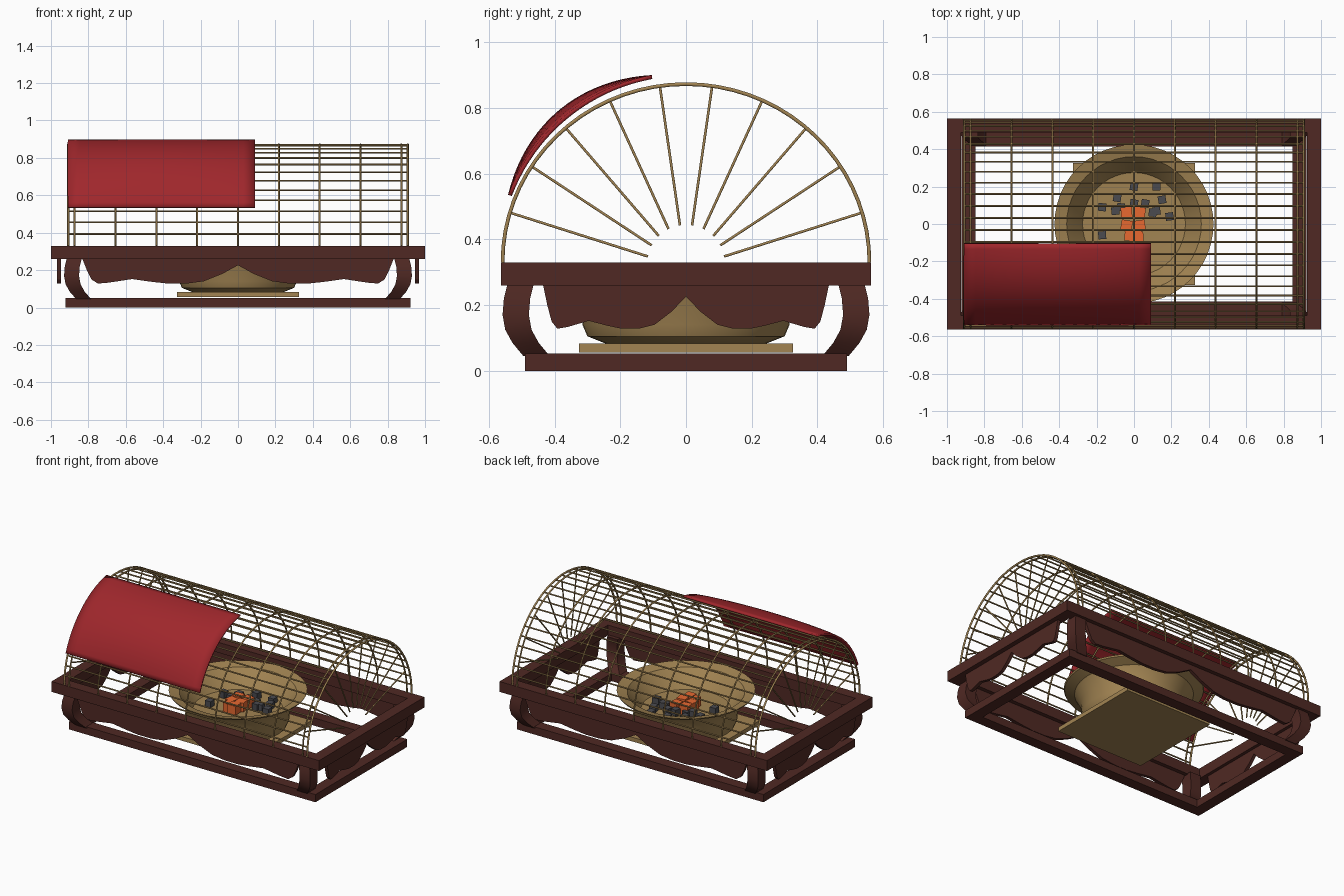
import bpy, bmesh, math, random
from mathutils import Vector, Matrix

random.seed(4)
if "Cube" in bpy.data.objects:
    bpy.data.objects.remove(bpy.data.objects["Cube"], do_unlink=True)


def material(name, rgb):
    m = bpy.data.materials.new(name)
    m.use_nodes = True
    m.diffuse_color = (*rgb, 1)
    m.node_tree.nodes["Principled BSDF"].inputs["Base Color"].default_value = (*rgb, 1)
    return m


WOOD = material("dark_wood", (0.08, 0.022, 0.017))
BRASS = material("brass", (0.36, 0.23, 0.085))
RED = material("red_cloth", (0.35, 0.02, 0.025))
EMBER = material("ember", (0.8, 0.14, 0.03))
COAL = material("coal", (0.07, 0.07, 0.08))


def finish(name, bm, mat, smooth=False):
    bmesh.ops.recalc_face_normals(bm, faces=bm.faces)
    me = bpy.data.meshes.new(name)
    bm.to_mesh(me)
    bm.free()
    me.materials.append(mat)
    ob = bpy.data.objects.new(name, me)
    bpy.context.collection.objects.link(ob)
    if smooth:
        bpy.ops.object.select_all(action='DESELECT')
        ob.select_set(True)
        bpy.context.view_layer.objects.active = ob
        bpy.ops.object.shade_smooth_by_angle(angle=math.radians(35))
    return ob


def add_box(bm, centre, size, turn=0):
    m = Matrix.Translation(centre) @ Matrix.Rotation(turn, 4, 'Z') @ Matrix.Diagonal((*size, 1))
    bmesh.ops.create_cube(bm, size=1, matrix=m)


def add_loft(bm, rings, caps=True):
    # Skin a list of closed rings of points
    loops = [[bm.verts.new(p) for p in ring] for ring in rings]
    n = len(loops[0])
    for a, b in zip(loops, loops[1:]):
        for i in range(n):
            j = (i + 1) % n
            bm.faces.new((a[i], a[j], b[j], b[i]))
    if caps:
        bm.faces.new(loops[0])
        bm.faces.new(loops[-1])


def rect_frame(name, hx, hy, width, z0, z1):
    bm = bmesh.new()
    rings = []
    for inset, z in ((0, z0), (0, z1), (width, z1), (width, z0), (0, z0)):
        x, y = hx - inset, hy - inset
        rings.append([(-x, -y, z), (x, -y, z), (x, y, z), (-x, y, z)])
    add_loft(bm, rings, caps=False)
    bmesh.ops.remove_doubles(bm, verts=bm.verts, dist=0.0001)
    return finish(name, bm, WOOD)


# Upper and lower wooden frames
rect_frame("top_frame", 1.0, 0.563, 0.075, 0.26, 0.33)
rect_frame("base_frame", 0.922, 0.49, 0.075, 0, 0.052)

# Curved corner legs that sweep inwards at the foot
LEG = [(0.875, 0.503, 0.265), (0.886, 0.514, 0.22), (0.89, 0.518, 0.17),
       (0.882, 0.51, 0.125), (0.86, 0.488, 0.085), (0.825, 0.455, 0.045)]
for sx, side in ((1, "left"), (-1, "right")):
    for sy, end in ((-1, "front"), (1, "back")):
        bm = bmesh.new()
        h = 0.04
        add_loft(bm, [[(sx * (x + a * h), sy * (y + b * h), z)
                       for a, b in ((-1, -1), (1, -1), (1, 1), (-1, 1))] for x, y, z in LEG])
        finish(f"{end}_{side}_leg", bm, WOOD, True)

# Scalloped aprons, one half profile mirrored and scaled to each side
APRON = [(1, 0.262), (0.97, 0.2), (0.94, 0.15), (0.9, 0.128), (0.83, 0.133), (0.68, 0.152),
         (0.55, 0.137), (0.45, 0.128), (0.33, 0.128), (0.22, 0.14), (0.1, 0.18)]
outline = [(-u, z) for u, z in APRON] + [(0, 0.226)] + [(u, z) for u, z in reversed(APRON)]


def apron(name, half, offset, along_x):
    bm = bmesh.new()
    rings = []
    for d in (offset - 0.011, offset + 0.011):
        rings.append([(u * half, d, z) if along_x else (d, u * half, z) for u, z in outline])
    add_loft(bm, rings)
    finish(name, bm, WOOD)


apron("front_apron", 0.833, -0.525, True)
apron("back_apron", 0.833, 0.525, True)
apron("left_apron", 0.435, 0.957, False)
apron("right_apron", 0.435, -0.957, False)

# Square board under the bowl
bm = bmesh.new()
add_box(bm, (0, 0, 0.069), (0.65, 0.65, 0.028))
finish("bowl_board", bm, BRASS)

# Fire bowl with a flared rim
BOWL = [(0.245, 0.083), (0.3, 0.105), (0.315, 0.14), (0.322, 0.22), (0.36, 0.29), (0.42, 0.318),
        (0.425, 0.328), (0.36, 0.312), (0.325, 0.27), (0.275, 0.2), (0.19, 0.195)]
bm = bmesh.new()
add_loft(bm, [[(r * math.cos(t), r * math.sin(t), z)
               for t in (i * math.tau / 48 for i in range(48))] for r, z in BOWL])
finish("fire_bowl", bm, BRASS, True)


# Coals and glowing embers
def lumps(name, spots, size, z, mat):
    bm = bmesh.new()
    for x, y in spots:
        add_box(bm, (x, y, z + random.uniform(-0.006, 0.006)), (size, size, size),
                random.uniform(-0.2, 0.2))
    finish(name, bm, mat)


lumps("coals", [(-0.09, 0.14), (0, 0.2), (0.12, 0.2), (-0.1, 0.07), (-0.17, 0.09), (-0.07, 0.09),
                (0.06, 0.11), (0.15, 0.13), (0.19, 0.04), (0.1, 0.06), (-0.17, -0.06),
                (0.12, 0.07), (0, 0.11)], 0.042, 0.217, COAL)
lumps("embers", [(-0.04, 0.06), (0.03, 0.06), (-0.04, -0.01), (0.03, -0.01), (-0.02, -0.06),
                 (0.02, -0.07)], 0.06, 0.23, EMBER)


# Wire cage
RY, RZ, ZC = 0.558, 0.542, 0.33


def arch(x, deg, scale=1.0):
    t = math.radians(deg)
    return Vector((x, -RY * scale * math.cos(t), ZC + RZ * scale * math.sin(t)))


def wires(name, paths, radius):
    cu = bpy.data.curves.new(name, 'CURVE')
    cu.dimensions = '3D'
    cu.bevel_depth = radius
    cu.bevel_resolution = 1
    cu.use_fill_caps = True
    for path in paths:
        sp = cu.splines.new('POLY')
        sp.points.add(len(path) - 1)
        for p, co in zip(sp.points, path):
            p.co = (*co, 1)
    cu.materials.append(BRASS)
    bpy.context.collection.objects.link(bpy.data.objects.new(name, cu))


END, STEP = 0.908, 0.2183


def hoop(x):
    return [arch(x, a) for a in range(0, 181, 5)]


wires("cage_hoops", [hoop(i * STEP) for i in range(-4, 5)], 0.0055)
wires("end_hoops", [hoop(-END), hoop(END)], 0.0065)
wires("long_wires", [[arch(-END, i * 180 / 27), arch(END, i * 180 / 27)]
                     for i in range(1, 27)], 0.0048)

# Fan of spokes closing each end of the cage
spokes = []
for x in (-4 * STEP, 4 * STEP):
    for k in range(10):
        inner = arch(x, 9 + 18 * k, 0.21)
        spokes.append([inner, arch(x, 16.2 + 16.4 * k)])
wires("end_spokes", spokes, 0.0045)

# Red cloth draped over the front of the cage, swelling a little in the middle
bm = bmesh.new()
NX, NA = 16, 20
grid = []
for i in range(NX + 1):
    u = i / NX
    row = []
    for j in range(NA + 1):
        v = j / NA
        puff = 0.024 * math.sin(math.pi * v) * math.sin(math.pi * u) ** 0.7
        t = math.radians(20.8 + 58.8 * v)
        r = 0.573 + puff
        row.append(bm.verts.new((-0.91 + u, -r * math.cos(t), ZC + r * math.sin(t))))
    grid.append(row)
for a, b in zip(grid, grid[1:]):
    for j in range(NA):
        bm.faces.new((a[j], b[j], b[j + 1], a[j + 1]))
cloth = finish("cloth_cover", bm, RED, True)
solid = cloth.modifiers.new("thickness", 'SOLIDIFY')
solid.thickness = 0.012
solid.offset = 0
